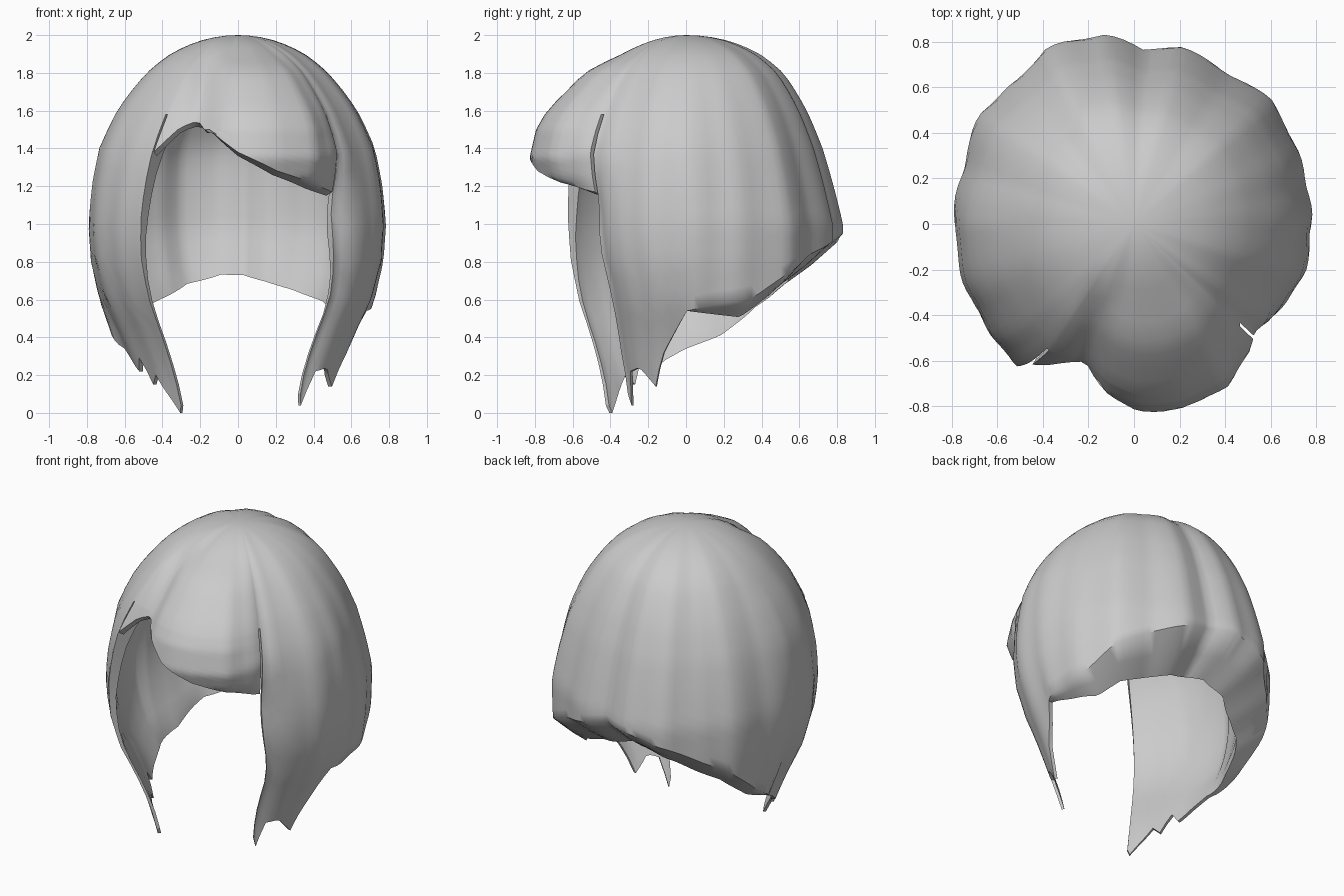
import bpy, bmesh, math

if "Cube" in bpy.data.objects:
    bpy.data.objects.remove(bpy.data.objects["Cube"])

# Guide strands around the head: angle (deg), widest radius, hem height
GUIDES = [
    (-180, .79, .34), (-168, .79, .28), (-159, .79, .22), (-153, .79, .29),
    (-147, .79, .15), (-141, .79, .20), (-134, .80, .10), (-127, .81, .0),
    (-125, .81, .04), (-124, .81, 1.38), (-117, .79, 1.50), (-109, .76, 1.57),
    (-102, .77, 1.50), (-90, .82, 1.38), (-75, .84, 1.28), (-60, .82, 1.22),
    (-48, .74, 1.18), (-44, .70, 1.17), (-43, .69, .10), (-41, .69, .04),
    (-36, .72, .22), (-28, .75, .24), (-18, .78, .14), (-13, .78, .30),
    (0, .78, .54), (12, .78, .57), (28, .79, .61), (42, .81, .74),
    (58, .78, .84), (75, .80, .91), (87, .77, .95), (99, .84, .95),
    (117, .86, .88), (128, .81, .80), (144, .83, .69), (162, .79, .48),
    (180, .79, .34)]

# Vertical silhouettes: height -> share of the widest radius
SIDE = [(2, 0), (1.97, .25), (1.9, .45), (1.8, .61), (1.6, .81), (1.4, .93),
        (1.2, .98), (1, 1), (.8, .98), (.6, .91), (.4, .79), (.2, .69), (0, .63)]
BACK = [(2, 0), (1.97, .27), (1.9, .47), (1.8, .62), (1.6, .77), (1.4, .87),
        (1.2, .94), (1, 1), (0, 1)]
FRINGE = [(2, 0), (1.97, .22), (1.9, .41), (1.8, .65), (1.7, .77), (1.6, .89),
          (1.5, .96), (1.35, 1), (1.25, .96), (1.15, .86), (0, .80)]
TOP, LOWER = 12, 14          # rows above and below the parting height
MID = TOP + LOWER            # row index halfway round the tucked hem


def lerp(a, b, t):
    return a + (b - a) * t


def clamp(v):
    return max(0.0, min(1.0, v))


def table(keys, x, col=1):
    for a, b in zip(keys, keys[1:]):
        if a[0] <= x <= b[0]:
            return lerp(a[col], b[col], (x - a[0]) / (b[0] - a[0]))
    return keys[-1][col] if x > keys[-1][0] else keys[0][col]


def profile(keys, z):
    # square-root spacing keeps the crown round
    return table([(math.sqrt(2 - k), r) for k, r in keys], math.sqrt(max(0, 2 - z)))


def fringe_weight(deg):
    return clamp((deg + 112) / 14) * clamp((-40 - deg) / 18)


def radius(deg, z):
    """Outer radius of the hair at an angle and height."""
    back = max(0, math.sin(math.radians(deg))) ** .7
    fringe = fringe_weight(deg) * clamp((z - .9) * 4)
    r = lerp(profile(SIDE, z), profile(BACK, z), back)
    r = lerp(r, profile(FRINGE, z), fringe)
    # fuller above the right lock where the fringe merges into it
    merge = math.exp(-((deg + 42) / 9) ** 2) * clamp((z - 1.05) * 3)
    return r * (table(GUIDES, deg) + .075 * merge)


def swing(deg, z):
    """Bow the front edges of the locks outwards below the fringe."""
    if z > 1.57:
        return deg
    if deg < 0:
        left = clamp((deg + 178) / 45) * clamp((-105 - deg) / 15)
        deg -= 5 * left * math.sin(math.pi * z / 1.57)
    right = clamp((5 - deg) / 40) * clamp((deg + 60) / 10)
    return deg + 4 * right * math.exp(-((z - .6) / .25) ** 2)


def strand(deg):
    """One strand: outside from crown to hem, tucked under, lining back up."""
    hem = table(GUIDES, deg, 2)
    a = math.radians(deg)
    back = max(0, math.sin(a))
    fringe = 1 if -124 <= deg <= -44 else 0
    heights = [2 - .42 * (i / TOP) ** 2 for i in range(1, TOP + 1)]
    heights += [lerp(1.58, hem, i / LOWER) for i in range(1, LOWER + 1)]
    pts = []
    for z in heights:
        fade = clamp((2 - z) * 1.2)
        groove = 1 + .007 * fade * math.sin(a * 17 + 1.5 * math.sin(a * 3))
        pts.append((radius(deg, z) * groove, z))
    # hem tucked in underneath
    tuck = .96 - .30 * back ** .8 - .10 * fringe * fringe_weight(deg)
    drop = .22 * back + .02 * fringe
    r0, low = pts[-1][0], hem - drop
    pts.append((r0 * lerp(1, tuck, .5), hem - drop * .55))
    pts.append((r0 * tuck, low))
    # lining
    for i in range(1, LOWER + 1):
        t = i / LOWER
        z = lerp(low, 1.6, t)
        k = lerp(tuck, .90, clamp(1.3 * t) if back else t * t)
        pts.append((radius(deg, min(2, z + .12 * t)) * k, z))
    rim = pts[-1][0]
    for f, z in ((.84, 1.70), (.67, 1.78), (.40, 1.83)):
        pts.append((rim * f, z))
    out = []
    for r, z in pts:
        t = math.radians(swing(deg, z))
        out.append((r * math.cos(t), r * math.sin(t), z))
    return out


# Bobbed hair shell with fringe, side locks and lining
bm = bmesh.new()
angles = [d for d in range(-180, 180) if d % 3 == 0 or d in (-127, -125, -124, -44, -43, -41)]
angles.remove(-126)
columns = [[bm.verts.new(p) for p in strand(d)] for d in angles]
crown, lining_top = bm.verts.new((0, 0, 2)), bm.verts.new((0, 0, 1.84))


def close_edge(col):
    """Thin rim joining outside and lining along a free lock or fringe edge."""
    for j in range(LOWER):
        o, l = TOP - 1 + j, MID + 1 + LOWER - j
        bm.faces.new((col[o], col[o + 1], col[l - 1], col[l]))
    bm.faces.new((col[MID - 1], col[MID], col[MID + 1]))


for c, col in enumerate(columns):
    nxt = columns[(c + 1) % len(columns)]
    split = angles[c] in (-125, -44)      # fringe parts from the locks here
    bm.faces.new((crown, col[0], nxt[0]))
    bm.faces.new((lining_top, nxt[-1], col[-1]))
    for i in range(len(col) - 1):
        if split and TOP - 1 <= i < MID + 1 + LOWER:
            continue
        bm.faces.new((col[i], col[i + 1], nxt[i + 1], nxt[i]))
    if split:
        close_edge(col)
        close_edge(nxt)

# Parting: a shallow crease from the whorl forward to the fringe
for v in bm.verts:
    if v.co.z > 1.5 and v.co.y < -.2:
        d = abs(v.co.x + .18)
        v.co.z -= .03 * math.exp(-(d / .06) ** 2) * clamp((-.2 - v.co.y) * 6)
bmesh.ops.recalc_face_normals(bm, faces=bm.faces)

mesh = bpy.data.meshes.new("hair_shell")
bm.to_mesh(mesh)
bm.free()
hair = bpy.data.objects.new("hair_shell", mesh)
bpy.context.collection.objects.link(hair)
bpy.context.view_layer.objects.active = hair
hair.select_set(True)
bpy.ops.object.shade_smooth_by_angle(angle=math.radians(50))
